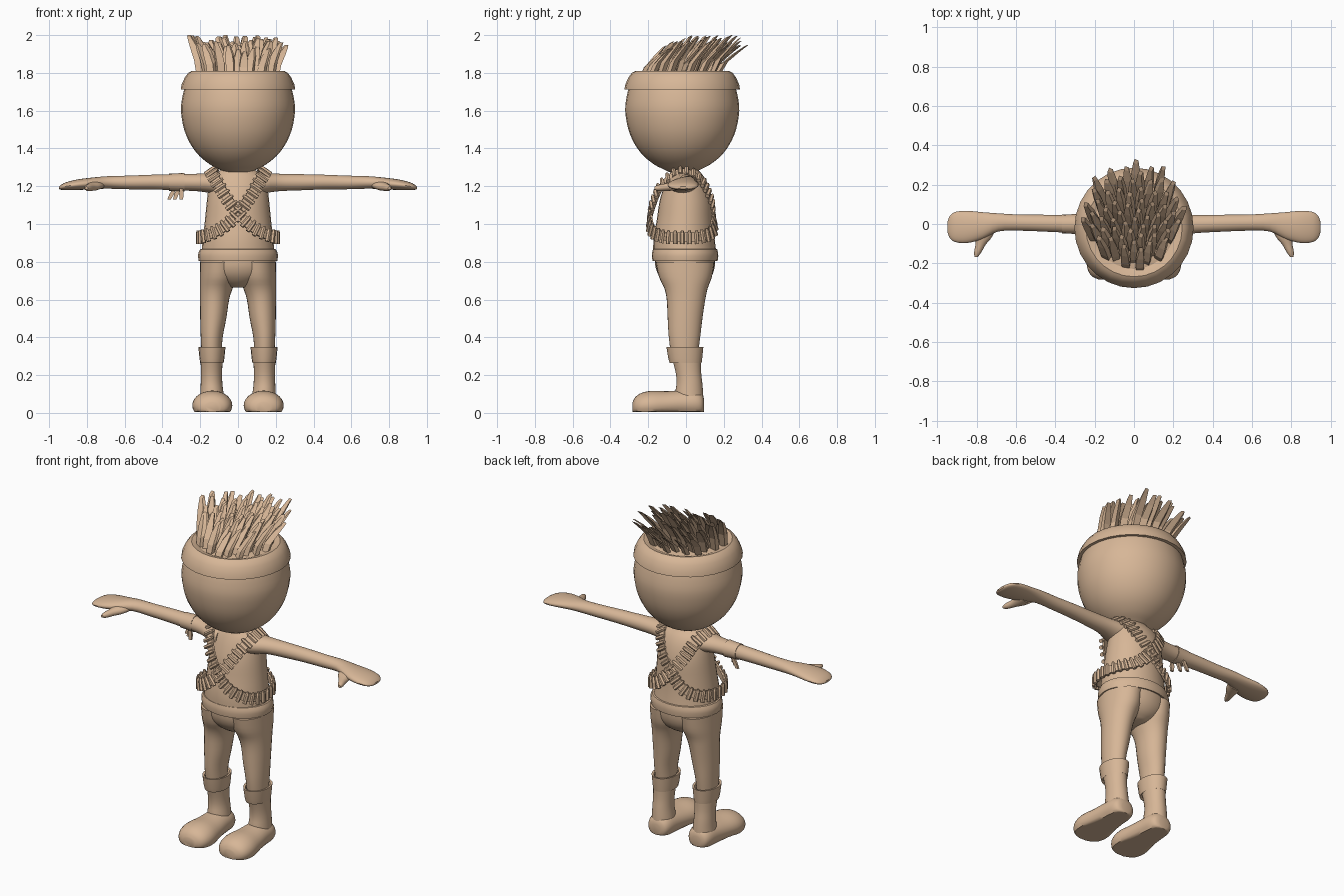
import bpy, bmesh, math, random
from mathutils import Vector as V

random.seed(4)
tan = bpy.data.materials.new("warm_tan")
tan.diffuse_color = (0.68, 0.47, 0.31, 1)


def finish(name, bm, angle=40):
    bmesh.ops.recalc_face_normals(bm, faces=bm.faces)
    me = bpy.data.meshes.new(name)
    bm.to_mesh(me)
    bm.free()
    me.materials.append(tan)
    ob = bpy.data.objects.new(name, me)
    bpy.context.collection.objects.link(ob)
    bpy.ops.object.select_all(action='DESELECT')
    ob.select_set(True)
    bpy.context.view_layer.objects.active = ob
    if angle:
        bpy.ops.object.shade_smooth_by_angle(angle=math.radians(angle))
    return ob


def spline(pts, k, closed=False):
    """Catmull-Rom through tuples of any length, k steps per span."""
    n, out = len(pts), []
    get = (lambda i: pts[i % n]) if closed else (lambda i: pts[max(0, min(n - 1, i))])
    for i in range(n if closed else n - 1):
        a, b, c, d = (get(i + j) for j in (-1, 0, 1, 2))
        for s in range(k):
            u = s / k
            out.append(tuple(0.5 * (2 * q + (r - p) * u + (2 * p - 5 * q + 4 * r - w) * u * u
                                    + (3 * q - p - 3 * r + w) * u ** 3)
                             for p, q, r, w in zip(a, b, c, d)))
    return out if closed else out + [pts[-1]]


def skin(bm, loops, closed=False):
    """Bridge loops of points, capping both ends unless closed."""
    rows = [[bm.verts.new(p) for p in l] for l in loops]
    m = len(rows[0])
    for i in range(len(rows) if closed else len(rows) - 1):
        a, b = rows[i], rows[(i + 1) % len(rows)]
        for j in range(m):
            bm.faces.new((a[j], a[(j + 1) % m], b[(j + 1) % m], b[j]))
    if not closed:
        bm.faces.new(rows[0])
        bm.faces.new(rows[-1])


def loft(name, axis, rings, side=1, smooth=3, n=28, floor=None, angle=40):
    """Rings are (position on axis, centre a, centre b, radius a, radius b)."""
    loops = []
    for t, ca, cb, ra, rb in (spline(rings, smooth) if smooth else rings):
        loop = []
        for i in range(n):
            w = 2 * math.pi * i / n
            a, b = ca + ra * math.cos(w), cb + rb * math.sin(w)
            p = {'x': (t, a, b), 'y': (a, t, b), 'z': (a, b, t)}[axis]
            z = p[2] if floor is None else max(floor, p[2])
            loop.append((p[0] * side, p[1], z))
        loops.append(loop)
    bm = bmesh.new()
    skin(bm, loops)
    return finish(name, bm, angle)


# head and headband
loft("head", 'z', [(z, 0, -.02, r, r) for z, r in (
    (1.275, .07), (1.29, .10), (1.315, .148), (1.36, .204), (1.42, .25), (1.5, .285),
    (1.6, .302), (1.68, .293), (1.74, .275), (1.78, .25), (1.8, .2), (1.81, .1))], n=32)
loft("headband", 'z', [(z, 0, -.02, r, r + .003) for z, r in (
    (1.715, .26), (1.713, .303), (1.74, .298), (1.775, .282), (1.8, .264),
    (1.81, .245), (1.803, .215), (1.79, .19))], smooth=0, n=28)

# spiky hair: bent tapered blocks swept backward
bm = bmesh.new()
for i in range(60):
    r, w = .205 * math.sqrt((i + .5) / 60), i * 2.39996
    x, y = r * math.cos(w), r * math.sin(w)
    h = random.uniform(.78, 1.05) * (1 + min(0, y + .05) * 1.6)
    yaw = random.uniform(-.6, .6)
    u, v = V((math.cos(yaw), math.sin(yaw), 0)), V((-math.sin(yaw), math.cos(yaw), .5))
    back = .09 + .25 * max(0, y)
    base = V((x, y - .035, 1.78))
    path = [(base, .018, .014),
            (base + V((.06 * x, .3 * back, .09 * h)), .021, .016),
            (base + V((.18 * x, .75 * back, .155 * h)), .019, .014),
            (base + V((.3 * x, 1.15 * back, .205 * h)), .010, .010)]
    skin(bm, [[p + u * a * sx + v * b * sy for sx, sy in ((-1, -1), (1, -1), (1, 1), (-1, 1))]
              for p, a, b in path])
finish("hair", bm, 0)

# torso with neck, then the rolled hem
loft("torso", 'z', [(.83, 0, -.005, .196, .168), (.92, 0, -.01, .186, .162),
                    (1.02, 0, -.005, .175, .15), (1.12, 0, 0, .165, .14),
                    (1.2, 0, .002, .155, .118), (1.25, 0, 0, .14, .095),
                    (1.28, 0, -.005, .1, .075), (1.3, 0, -.01, .075, .07),
                    (1.34, 0, -.01, .075, .07)])
loft("shirt_hem", 'z', [(.81, 0, -.005, .18, .15), (.803, 0, -.005, .208, .172),
                        (.83, 0, -.005, .212, .176), (.85, 0, -.005, .209, .174),
                        (.866, 0, -.005, .2, .17), (.872, 0, -.005, .18, .15)], smooth=0)

# trousers
loft("hips", 'z', [(.665, 0, 0, .05, .07), (.69, 0, 0, .12, .11), (.73, 0, -.003, .178, .142),
                   (.78, 0, -.005, .198, .158), (.84, 0, -.005, .197, .16)])

for s, tag in ((1, "left"), (-1, "right")):
    loft(tag + "_leg", 'z', [(.3, .14, -.008, .052, .07), (.4, .139, -.008, .058, .083),
                             (.5, .131, -.005, .069, .092), (.6, .124, 0, .077, .102),
                             (.66, .115, 0, .087, .115), (.72, .104, -.003, .098, .14),
                             (.8, .1, -.005, .1, .155)], s)
    # boots: foot, shaft and folded cuff
    loft(tag + "_boot_foot", 'y', [(.096, .136, .04, .03, .03), (.085, .136, .045, .058, .055),
                                   (.05, .136, .05, .074, .07), (-.02, .136, .05, .082, .07),
                                   (-.1, .136, .045, .094, .07), (-.18, .136, .04, .106, .077),
                                   (-.235, .136, .036, .098, .07), (-.268, .136, .032, .075, .052),
                                   (-.283, .136, .028, .04, .028)], s, floor=.006, angle=50)
    loft(tag + "_boot_shaft", 'z', [(.03, .137, .02, .068, .073), (.1, .138, .017, .062, .074),
                                    (.16, .14, .018, .057, .068), (.22, .14, .012, .056, .068),
                                    (.31, .14, 0, .06, .08)], s)
    loft(tag + "_boot_cuff", 'z', [(.275, .138, -.002, .05, .065), (.265, .138, -.002, .062, .085),
                                   (.29, .138, -.004, .066, .09), (.35, .138, -.006, .072, .098),
                                   (.348, .138, -.006, .06, .086), (.325, .138, -.006, .052, .07)],
         s, smooth=0, n=20)
    # arms with mitten hands
    loft(tag + "_arm", 'x', [(.08, -.015, 1.21, .085, .062), (.15, -.015, 1.217, .074, .053),
                             (.22, -.005, 1.22, .055, .046), (.32, .0, 1.221, .046, .043),
                             (.45, .004, 1.222, .043, .039), (.58, .007, 1.22, .041, .036),
                             (.69, .008, 1.22, .046, .033), (.77, -.008, 1.215, .068, .031),
                             (.85, -.015, 1.208, .082, .028), (.91, -.015, 1.2, .076, .021),
                             (.937, -.015, 1.194, .055, .013), (.947, -.015, 1.192, .03, .006)], s)
    loft(tag + "_thumb", 'y', [(-.03, .755, 1.205, .05, .024), (-.07, .765, 1.2, .04, .023),
                               (-.105, .78, 1.195, .026, .02), (-.145, .795, 1.191, .018, .016),
                               (-.168, .802, 1.19, .008, .008)], s, n=16)

    # bandolier: strap looping over one shoulder and around the opposite waist
    route = [(-.145, -.03, 1.285), (-.11, -.125, 1.22), (-.055, -.172, 1.13), (.015, -.195, 1.04),
             (.1, -.185, .97), (.185, -.125, .935), (.213, -.02, .93), (.18, .09, .935),
             (.09, .148, .97), (0, .146, 1.06), (-.07, .128, 1.15), (-.12, .07, 1.25)]
    pts = [V((p[0] * s, p[1], p[2])) for p in spline(route, 12, True)]
    frames, run = [], 0
    for i, p in enumerate(pts):
        t = (pts[(i + 1) % len(pts)] - pts[i - 1]).normalized()
        nrm = V((p.x, p.y, max(0, p.z - 1.1) * 1.1))
        nrm = (nrm - t * nrm.dot(t)).normalized()
        frames.append((p, t, nrm, t.cross(nrm)))
    bm = bmesh.new()
    skin(bm, [[p + c * a * .024 + n * b for a, b in ((-1, -.016), (1, -.016), (1, -.004), (-1, -.004))]
              for p, t, n, c in frames[::4]], True)
    finish(tag + "_bandolier_strap", bm)
    bm = bmesh.new()
    last = None
    for p, t, n, c in frames:
        run += (p - last).length if last else 1
        last = p
        if run >= .033:
            run = 0
            up = c if c.z > 0 else -c
            skin(bm, [[p + up * d + (t * math.cos(k * math.pi / 3) + n * math.sin(k * math.pi / 3)) * r
                       for k in range(6)]
                      for d, r in ((-.036, .012), (.018, .012), (.036, .007))])
    finish(tag + "_bandolier_rounds", bm, 0)

# knotted arm band with hanging ends
loft("arm_band", 'x', [(-.285, 0, 1.221, .045, .042), (-.283, 0, 1.221, .052, .05),
                       (-.325, 0, 1.221, .049, .047), (-.365, 0, 1.221, .048, .046),
                       (-.367, 0, 1.221, .04, .038)], smooth=0, n=16)
bm = bmesh.new()
for x, y, dx in ((-.30, -.03, .0), (-.315, .0, -.02), (-.335, .025, -.03)):
    skin(bm, [[(x + a * w + o, y + b * .006, z) for a, b in ((-1, -1), (1, -1), (1, 1), (-1, 1))]
              for z, w, o in ((1.19, .008, 0), (1.16, .012, dx * .5), (1.13, .009, dx))])
finish("arm_band_ends", bm, 0)
